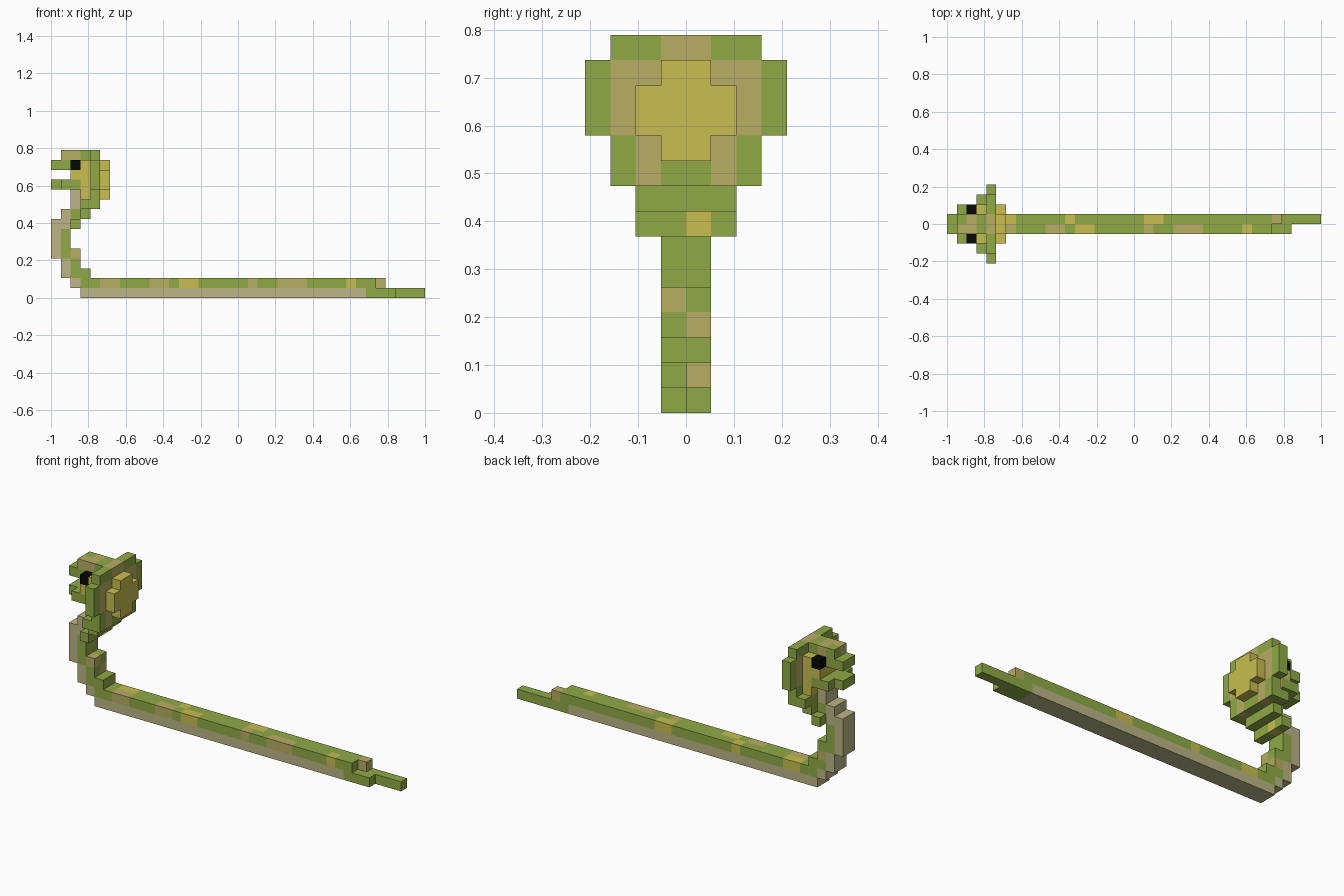
import bpy, bmesh
from mathutils import Vector

if "Cube" in bpy.data.objects:
    bpy.data.objects.remove(bpy.data.objects["Cube"])

S = 2 / 38  # block size

COLOURS = {
    "green": (0.275, 0.402, 0.061),
    "tan": (0.485, 0.418, 0.127),
    "yellow": (0.578, 0.515, 0.080),
    "belly": (0.503, 0.468, 0.238),
    "black": (0.002, 0.002, 0.002),
}
NAMES = list(COLOURS)
MATERIALS = []
for name, rgb in COLOURS.items():
    mat = bpy.data.materials.new(name)
    mat.use_nodes = True
    mat.diffuse_color = (*rgb, 1)
    bsdf = mat.node_tree.nodes["Principled BSDF"]
    bsdf.inputs["Base Color"].default_value = (*rgb, 1)
    bsdf.inputs["Roughness"].default_value = 0.9
    MATERIALS.append(mat)

# Block grid: (i, j, k) -> (part, colour); later fills repaint earlier ones
grid = {}


def fill(part, colour, i, j, k):
    """Fill an inclusive block range; each axis is a number or a pair."""
    spans = [(a, a) if isinstance(a, int) else a for a in (i, j, k)]
    ri, rj, rk = [range(a, b + 1) for a, b in spans]
    for x in ri:
        for y in rj:
            for z in rk:
                grid[x, y, z] = (part, colour)


def fill_pair(part, colour, i, j, k):
    """Fill on +y and mirror to -y."""
    a, b = (j, j) if isinstance(j, int) else j
    fill(part, colour, i, (a, b), k)
    fill(part, colour, i, (-1 - b, -1 - a), k)


MID = (-1, 0)
WIDE = (-2, 1)
BROAD = (-3, 2)

# Body lying on the ground, with belly and stepped tail tip
fill("body", "belly", (3, 31), MID, 0)
fill("body", "green", (32, 34), MID, 0)
fill("body", "green", (3, 32), MID, 1)
fill("tail_tip", "green", (35, 37), 0, 0)
fill("body", "tan", 33, 0, 1)

# Back patches on each side
for side, colour, start, end in [
    (-1, "tan", 5, 6), (-1, "tan", 10, 11), (-1, "yellow", 13, 14),
    (-1, "tan", 20, 20), (-1, "tan", 23, 25), (-1, "yellow", 30, 30),
    (0, "yellow", 5, 6), (0, "yellow", 12, 12), (0, "yellow", 20, 21),
]:
    fill("body", colour, (start, end), side, 1)

# Raised neck: belly on the front, green on the back
fill("neck", "belly", 2, MID, 1)
fill("neck", "green", (2, 3), MID, 2)
fill("neck", "belly", 1, MID, (2, 3))
fill("neck", "green", 2, MID, (3, 4))
fill("neck", "tan", 2, 0, 3)
fill("neck", "tan", 2, -1, 4)
fill("neck", "belly", 0, MID, (4, 7))
fill("neck", "green", 1, MID, (4, 6))
fill("neck", "belly", 1, MID, (7, 8))
fill("neck", "green", 2, WIDE, 7)
fill("neck", "yellow", 2, 0, 7)
fill("neck", "green", 2, MID, 8)
fill("neck", "green", 3, WIDE, 8)
fill("neck", "belly", 2, MID, (9, 10))

# Hood plate with concentric colours, and its lower lip
fill("hood", "green", (3, 4), BROAD, 9)
fill_pair("hood", "tan", 4, 1, 9)
fill("hood", "green", 4, BROAD, 10)
fill_pair("hood", "tan", 4, 1, 10)
fill("hood", "green", 4, (-4, 3), (11, 13))
fill("hood", "tan", 4, BROAD, (11, 13))
fill("hood", "green", 4, BROAD, 14)
fill("hood", "tan", 4, MID, 14)

# Yellow marking standing out from the back of the hood
fill("hood_marking", "yellow", 5, MID, (10, 13))
fill("hood_marking", "yellow", 5, WIDE, (11, 12))

# Head with cheeks, crown, snout and jaw
fill("head", "green", 3, MID, 10)
fill("head", "yellow", 3, WIDE, (11, 13))
fill_pair("head", "yellow", 3, 1, 10)
fill("head", "yellow", 2, WIDE, 12)
fill("head", "green", 2, MID, 13)
fill("head", "green", (1, 3), MID, 14)
fill("head", "tan", 2, MID, 14)
fill("head", "tan", 1, -1, 14)
fill("snout", "green", (0, 1), MID, 13)
fill("jaw", "green", (1, 2), WIDE, 11)
fill("jaw", "green", 0, MID, 11)
fill_pair("eyes", "black", 2, 1, 13)


def build(part):
    """Make the exposed faces of one part's blocks into an object."""
    bm = bmesh.new()
    corners = {}

    def vert(p):
        key = tuple(round(c) for c in p)
        if key not in corners:
            corners[key] = bm.verts.new(((key[0] - 19) * S, key[1] * S, key[2] * S))
        return corners[key]

    for cell, (owner, colour) in grid.items():
        if owner != part:
            continue
        for axis in range(3):
            for sign in (-1, 1):
                near = list(cell)
                near[axis] += sign
                if tuple(near) in grid:
                    continue
                n, u, v = Vector(), Vector(), Vector()
                n[axis] = sign
                u[(axis + 1) % 3] = 1
                v[(axis + 2) % 3] = sign
                mid = Vector(cell) + Vector((0.5, 0.5, 0.5)) + n / 2
                ring = [mid + (a * u + b * v) / 2
                        for a, b in ((-1, -1), (1, -1), (1, 1), (-1, 1))]
                face = bm.faces.new([vert(p) for p in ring])
                face.material_index = NAMES.index(colour)
    # Merge flat neighbours of one colour
    bmesh.ops.dissolve_limit(bm, angle_limit=0.01, verts=bm.verts[:],
                             edges=bm.edges[:], delimit={"MATERIAL"})
    mesh = bpy.data.meshes.new(part)
    bm.to_mesh(mesh)
    bm.free()
    for mat in MATERIALS:
        mesh.materials.append(mat)
    bpy.context.collection.objects.link(bpy.data.objects.new(part, mesh))


for part in sorted({owner for owner, _ in grid.values()}):
    build(part)
